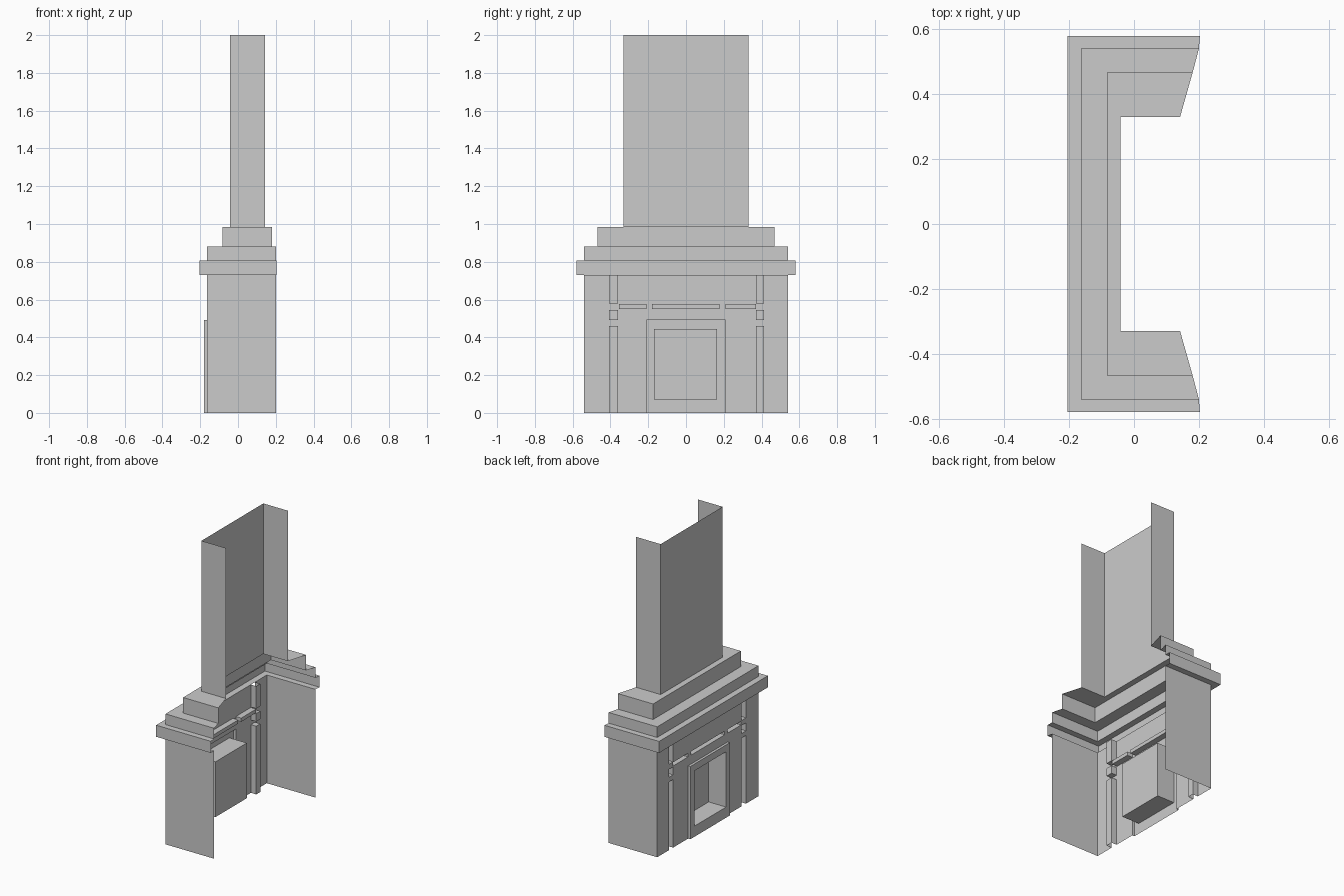
import bpy
import bmesh

if "Cube" in bpy.data.objects:
    bpy.data.objects.remove(bpy.data.objects["Cube"])


def finish(name, bm):
    bmesh.ops.remove_doubles(bm, verts=bm.verts, dist=1e-5)
    mesh = bpy.data.meshes.new(name)
    bm.to_mesh(mesh)
    bm.free()
    obj = bpy.data.objects.new(name, mesh)
    bpy.context.collection.objects.link(obj)
    return obj


def quad(bm, *points):
    bm.faces.new([bm.verts.new(p) for p in points])


def u_shell(name, levels, sides=(0, 1, 2)):
    """Loft three-sided rings (front x, half width, back x, z); the back is open."""
    bm = bmesh.new()
    rings = [[(xb, -h, z), (xf, -h, z), (xf, h, z), (xb, h, z)]
             for xf, h, xb, z in levels]
    for a, b in zip(rings, rings[1:]):
        for j in sides:
            quad(bm, a[j], b[j], b[j + 1], a[j + 1])
    return finish(name, bm)


# Plan outlines: front x, half width, back x
BODY = (-0.163, 0.54, 0.2)
SHELF = (-0.205, 0.58, 0.203)
STEP = (-0.082, 0.468, 0.181)
FLUE = (-0.042, 0.33, 0.142)

# Chimney breast, stepped mantel and side walls
u_shell("chimney_breast", [FLUE + (0.985,), FLUE + (2.0,)])
u_shell("mantel_steps", [BODY + (0.73,), SHELF + (0.73,), SHELF + (0.808,),
                         BODY + (0.808,), BODY + (0.88,), STEP + (0.88,),
                         STEP + (0.985,), FLUE + (0.985,)])
u_shell("side_walls", [BODY + (0.0,), BODY + (0.73,)], sides=(0, 2))

# Front panels: y range, z range, x position (later ones override earlier)
GROOVE = -0.123
panels = [(-0.54, 0.54, 0.0, 0.73, BODY[0])]
for y0, y1 in ((-0.407, -0.36), (0.37, 0.413)):          # pilaster grooves
    for z0, z1 in ((0.0, 0.46), (0.491, 0.545), (0.579, 0.73)):
        panels.append((y0, y1, z0, z1, GROOVE))
for y0, y1 in ((-0.355, -0.21), (-0.18, 0.178), (0.21, 0.37)):  # frieze grooves
    panels.append((y0, y1, 0.551, 0.576, GROOVE))
panels.append((-0.21, 0.21, 0.0, 0.491, -0.18))          # surround
panels.append((-0.17, 0.165, 0.072, 0.445, -0.05))       # firebox


def depth(y, z):
    return [p[4] for p in panels if p[0] < y < p[1] and p[2] < z < p[3]][-1]


# Fireplace front: one stepped relief surface
ys = sorted({v for p in panels for v in p[:2]})
zs = sorted({v for p in panels for v in p[2:4]})
grid = [[depth((y0 + y1) / 2, (z0 + z1) / 2) for z0, z1 in zip(zs, zs[1:])]
        for y0, y1 in zip(ys, ys[1:])]
bm = bmesh.new()
for i, column in enumerate(grid):
    y0, y1 = ys[i], ys[i + 1]
    for k, d in enumerate(column):
        z0, z1 = zs[k], zs[k + 1]
        quad(bm, (d, y0, z0), (d, y0, z1), (d, y1, z1), (d, y1, z0))
        if i + 1 < len(grid) and grid[i + 1][k] != d:
            e = grid[i + 1][k]
            quad(bm, (d, y1, z0), (d, y1, z1), (e, y1, z1), (e, y1, z0))
        if k + 1 < len(column) and column[k + 1] != d:
            e = column[k + 1]
            quad(bm, (d, y0, z1), (e, y0, z1), (e, y1, z1), (d, y1, z1))
finish("fireplace_front", bm)
